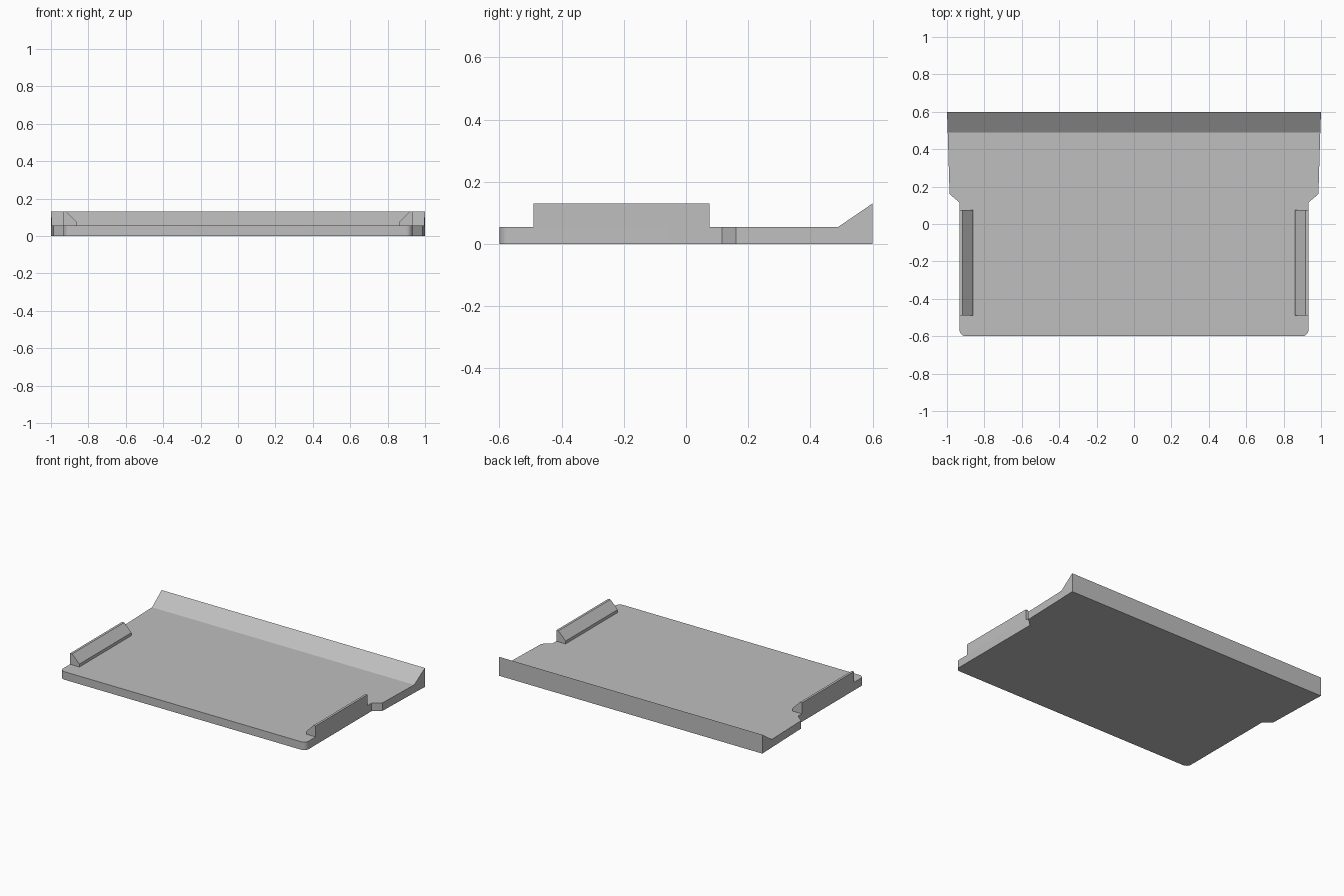
import bpy, bmesh, math

cube = bpy.data.objects.get("Cube")
if cube:
    bpy.data.objects.remove(cube)

FLOOR, TOP = 0.055, 0.13       # plate thickness, overall height
SLOPE_Y, BACK_Y = 0.49, 0.6    # start and end of the raised rear lip
SIDE, RADIUS = 0.933, 0.035    # narrow half width, front corner radius

grey = bpy.data.materials.new("plain_grey")
grey.use_nodes = True
colour = (0.52, 0.52, 0.52, 1)
grey.diffuse_color = colour
grey.node_tree.nodes["Principled BSDF"].inputs["Base Color"].default_value = colour


def finish(name, bm):
    bmesh.ops.recalc_face_normals(bm, faces=bm.faces)
    mesh = bpy.data.meshes.new(name)
    bm.to_mesh(mesh)
    bm.free()
    mesh.materials.append(grey)
    obj = bpy.data.objects.new(name, mesh)
    bpy.context.collection.objects.link(obj)
    return obj


# Tray: outline of one side from front to back, mirrored to the other
half = []
for i in range(7):
    a = math.radians(-90 + 15 * i)
    half.append((SIDE - RADIUS + RADIUS * math.cos(a),
                 -BACK_Y + RADIUS + RADIUS * math.sin(a)))
half += [(SIDE, 0.115), (0.986, 0.16), (0.996, SLOPE_Y), (1.0, BACK_Y)]
outline = half + [(-x, y) for x, y in reversed(half)]

bm = bmesh.new()
low = [bm.verts.new((x, y, 0)) for x, y in outline]
high = [bm.verts.new((x, y, TOP if y == BACK_Y else FLOOR)) for x, y in outline]
n, h = len(outline), len(half)
bm.faces.new(low)
for i in range(n):
    j = (i + 1) % n
    bm.faces.new((low[i], low[j], high[j], high[i]))
bm.faces.new(high[:h - 1] + high[h + 1:])   # flat floor
bm.faces.new(high[h - 2:h + 2])             # sloped rear lip
tray = finish("tray", bm)
bpy.context.view_layer.objects.active = tray
tray.select_set(True)
bpy.ops.object.shade_smooth_by_angle(angle=math.radians(30))

# Side rails: chamfered profile extruded along y
profile = [(SIDE, FLOOR), (SIDE, TOP), (0.917, TOP), (0.862, 0.075), (0.862, FLOOR)]
for name, side in (("left_rail", 1), ("right_rail", -1)):
    bm = bmesh.new()
    end = bm.faces.new([bm.verts.new((side * x, -0.49, z)) for x, z in profile])
    ext = bmesh.ops.extrude_face_region(bm, geom=[end], use_keep_orig=True)
    verts = [v for v in ext["geom"] if isinstance(v, bmesh.types.BMVert)]
    bmesh.ops.translate(bm, verts=verts, vec=(0, 0.565, 0))
    finish(name, bm)
